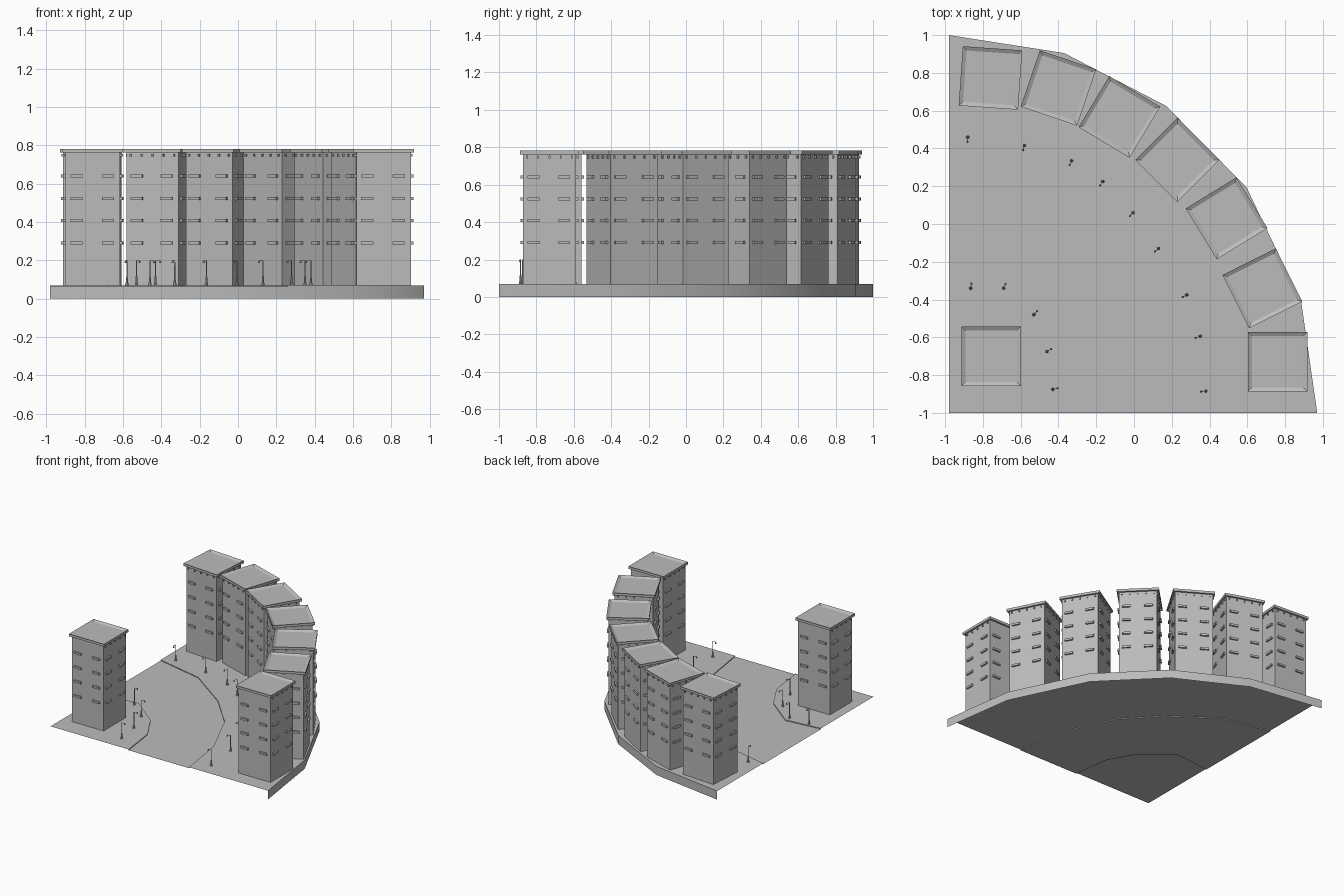
import bpy, bmesh, math
from mathutils import Matrix, Vector

cube = bpy.data.objects.get("Cube")
if cube:
    bpy.data.objects.remove(cube, do_unlink=True)

grey = bpy.data.materials.new("plain_grey")
grey.use_nodes = True
COLOR = (0.5, 0.5, 0.5, 1)
grey.diffuse_color = COLOR
grey.node_tree.nodes["Principled BSDF"].inputs["Base Color"].default_value = COLOR

GROUND, ROAD = 0.07, 0.063
CORNER = Vector((-0.98, -1, 0))


def finish(name, bm, smooth=False):
    mesh = bpy.data.meshes.new(name)
    bm.to_mesh(mesh)
    bm.free()
    mesh.materials.append(grey)
    obj = bpy.data.objects.new(name, mesh)
    bpy.context.collection.objects.link(obj)
    if smooth:
        bpy.ops.object.select_all(action="DESELECT")
        obj.select_set(True)
        bpy.context.view_layer.objects.active = obj
        bpy.ops.object.shade_smooth_by_angle(angle=math.radians(30))
    return obj


def box(bm, center, size, turn=0):
    m = (Matrix.Rotation(turn, 4, "Z") @ Matrix.Translation(center)
         @ Matrix.Diagonal((*size, 1)))
    return bmesh.ops.create_cube(bm, size=1, matrix=m)["verts"]


def tube(bm, start, end, r1, r2, sides=8):
    axis = end - start
    m = (Matrix.Translation((start + end) / 2)
         @ axis.to_track_quat("Z", "Y").to_matrix().to_4x4())
    bmesh.ops.create_cone(bm, cap_ends=True, segments=sides, radius1=r1,
                          radius2=r2, depth=axis.length, matrix=m)


# Ground: quarter-disc shell with a lowered curved road and a skirt on the arc
outline = [(0, 2), (0.61, 1.905), (1.15, 1.625), (1.575, 1.195), (1.865, 0.59), (1.95, 0)]
outer_curb = [(0, 1.41), (0.4, 1.32), (0.75, 1.07), (1.0, 0.8), (1.18, 0.4), (1.24, 0)]
inner_curb = [(0, 0.67), (0.3, 0.7), (0.54, 0.51), (0.66, 0.3), (0.7, 0)]
bm = bmesh.new()


def row(points, z):
    return [bm.verts.new((p[0] + CORNER.x, p[1] + CORNER.y, z)) for p in points]


def strip(top, low):
    for i in range(len(top) - 1):
        bm.faces.new((top[i], top[i + 1], low[i + 1], low[i]))


edge, skirt = row(outline, GROUND), row(outline, 0)
outer_top, outer_low = row(outer_curb, GROUND), row(outer_curb, ROAD)
inner_top, inner_low = row(inner_curb, GROUND), row(inner_curb, ROAD)
strip(skirt, edge)
strip(outer_top, outer_low)
strip(inner_low, inner_top)
bm.faces.new(outer_top + edge[::-1])
bm.faces.new(inner_low + outer_low[::-1])
bm.faces.new(row([(0, 0)], GROUND) + inner_top[::-1])
finish("ground", bm, smooth=True)

# Towers: body, overhanging roof with recessed top, window ledges, brackets
BODY, CAP, TOP = 0.285, 0.315, 0.782


def tower(name, x, y, degrees):
    bm = bmesh.new()
    box(bm, (0, 0, (GROUND + 0.765) / 2), (BODY, BODY, 0.765 - GROUND))
    cap = box(bm, (0, 0, TOP - 0.01), (CAP, CAP, 0.02))
    roof = max({f for v in cap for f in v.link_faces},
               key=lambda f: f.calc_center_median().z)
    bmesh.ops.inset_region(bm, faces=[roof], thickness=0.03)
    for v in roof.verts:
        v.co.z -= 0.012
    for side in range(4):
        turn = side * math.pi / 2
        for z in (0.29, 0.408, 0.523, 0.64):
            for offset in (-0.086, 0.079):
                box(bm, (offset, -BODY / 2 - 0.004, z), (0.064, 0.018, 0.016), turn)
        if side % 2 or degrees:
            for i in range(5):
                box(bm, ((i - 2) * 0.06, -BODY / 2 - 0.004, 0.748), (0.009, 0.01, 0.014), turn)
    obj = finish(name, bm)
    obj.location = (x, y, 0)
    obj.rotation_euler.z = math.radians(degrees)


towers = [(-0.757, -0.70, 0), (-0.76, 0.773, -4), (-0.40, 0.72, -18.7),
          (-0.077, 0.567, -31), (0.23, 0.339, -45), (0.49, 0.03, -58.5),
          (0.68, -0.34, -63.5), (0.76, -0.73, 0)]
for n, spot in enumerate(towers):
    tower(f"tower_{n + 1}", *spot)


# Street lamps: flared foot, thin pole, arm and lamp head over the kerb
def lamp(name, x, y, facing):
    bm = bmesh.new()
    foot = Vector((x, y, GROUND))
    out = (foot - CORNER)
    out.z = 0
    out = out.normalized() * facing

    def up(z, reach=0):
        return Vector((x, y, z)) + out * reach

    tube(bm, foot, up(0.082), 0.009, 0.008)
    tube(bm, up(0.08), up(0.115), 0.006, 0.0045)
    tube(bm, up(0.11), up(0.2), 0.003, 0.0025)
    tube(bm, up(0.198), up(0.198, 0.027), 0.002, 0.002, 6)
    tube(bm, up(0.186, 0.025), up(0.199, 0.025), 0.006, 0.003)
    finish(name, bm, smooth=True)


outer_lamps = [(-0.88, 0.46), (-0.58, 0.415), (-0.33, 0.335), (-0.165, 0.225), (-0.005, 0.06),
               (0.13, -0.13), (0.28, -0.375), (0.35, -0.595), (0.38, -0.885)]
inner_lamps = [(-0.865, -0.34), (-0.69, -0.34), (-0.53, -0.48), (-0.46, -0.675), (-0.43, -0.875)]
for group, spots, facing in (("outer", outer_lamps, -1), ("inner", inner_lamps, 1)):
    for n, spot in enumerate(spots):
        lamp(f"{group}_street_lamp_{n + 1}", *spot, facing)
